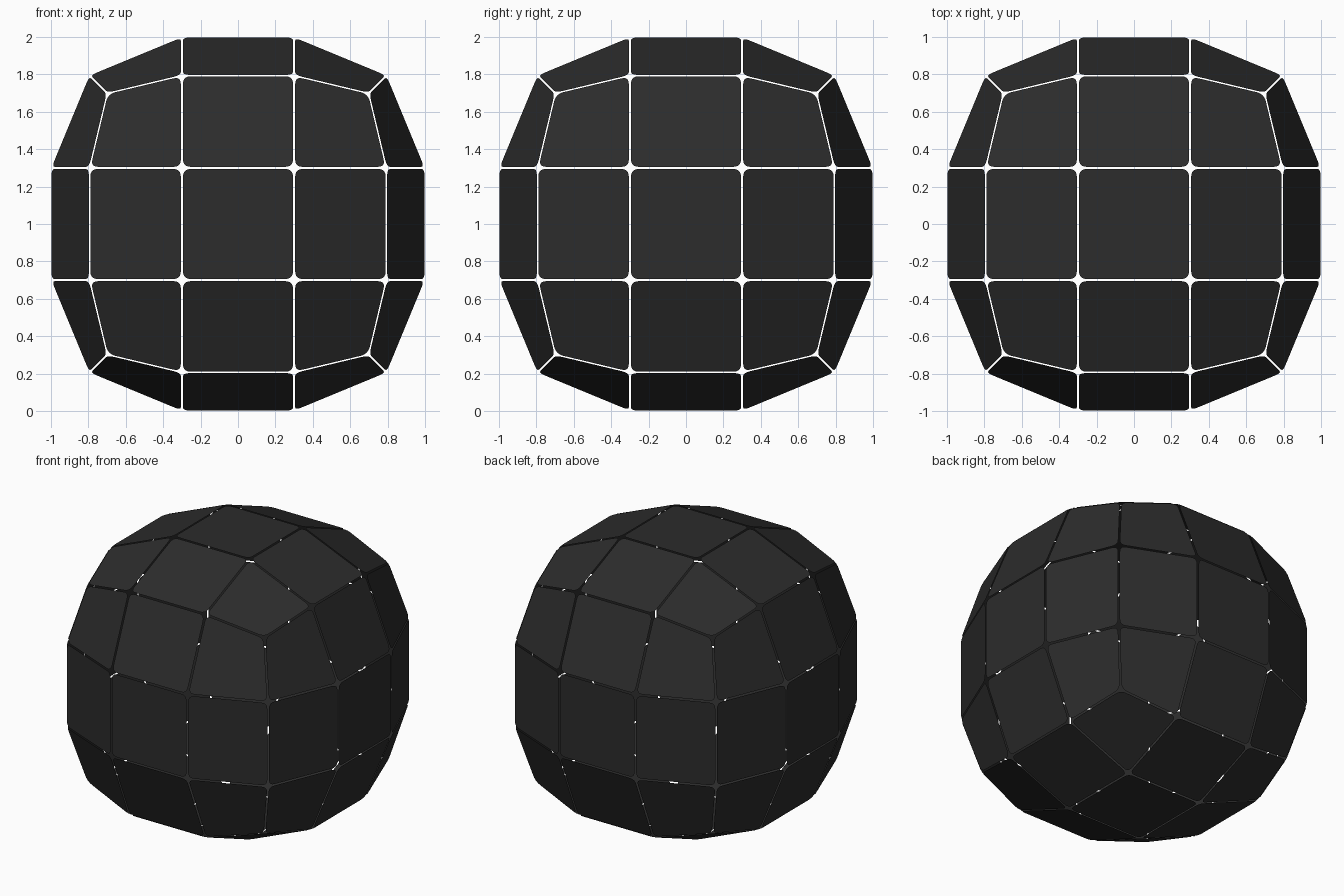
import bpy
from math import radians, sin
from mathutils import Matrix, Vector

if "Cube" in bpy.data.objects:
    bpy.data.objects.remove(bpy.data.objects["Cube"])

A, B, C = 0.30, 0.795, 0.70      # inner grid line, edge line, corner point
INSET, RADIUS, STEPS = 0.006, 0.042, 5

dark = bpy.data.materials.new("dark_grey")
dark.diffuse_color = (0.025, 0.025, 0.025, 1)
dark.use_nodes = True
dark.node_tree.nodes["Principled BSDF"].inputs["Base Color"].default_value = dark.diffuse_color


def panel_mesh(name, quad):
    """Thin flat panel: quad pulled in from its neighbours, with rounded corners."""
    quad = [Vector(p) for p in quad]
    pts = []
    for i, p in enumerate(quad):
        d1 = (quad[i - 1] - p).normalized()
        d2 = (quad[(i + 1) % 4] - p).normalized()
        corner = p + (d1 + d2) * INSET / sin(d1.angle(d2))
        for k in range(STEPS + 1):
            t = k / STEPS
            pts.append(corner + d1 * RADIUS * (1 - t) ** 2 + d2 * RADIUS * t ** 2)
    me = bpy.data.meshes.new(name)
    me.from_pydata(pts, [], [range(len(pts))])
    me.materials.append(dark)
    return me


# Three panel shapes, drawn on the top side
centre = panel_mesh("centre_panel", [(-A, -A, 1), (A, -A, 1), (A, A, 1), (-A, A, 1)])
edge = panel_mesh("edge_panel", [(A, -A, 1), (B, -A, B), (B, A, B), (A, A, 1)])
corner = panel_mesh("corner_panel", [(A, A, 1), (B, A, B), (C, C, C), (A, B, B)])


def place(mesh, name, rot):
    ob = bpy.data.objects.new(name, mesh)
    bpy.context.collection.objects.link(ob)
    ob.matrix_world = Matrix.Translation((0, 0, 1)) @ rot


# Nine panels on each of the six sides
sides = {"top": (0, "X"), "front": (90, "X"), "bottom": (180, "X"),
         "back": (-90, "X"), "right": (90, "Y"), "left": (-90, "Y")}
for side, (angle, axis) in sides.items():
    turn = Matrix.Rotation(radians(angle), 4, axis)
    place(centre, f"{side}_centre_panel", turn)
    for q in range(4):
        spin = turn @ Matrix.Rotation(radians(90 * q), 4, "Z")
        place(edge, f"{side}_edge_panel_{q + 1}", spin)
        place(corner, f"{side}_corner_panel_{q + 1}", spin)
